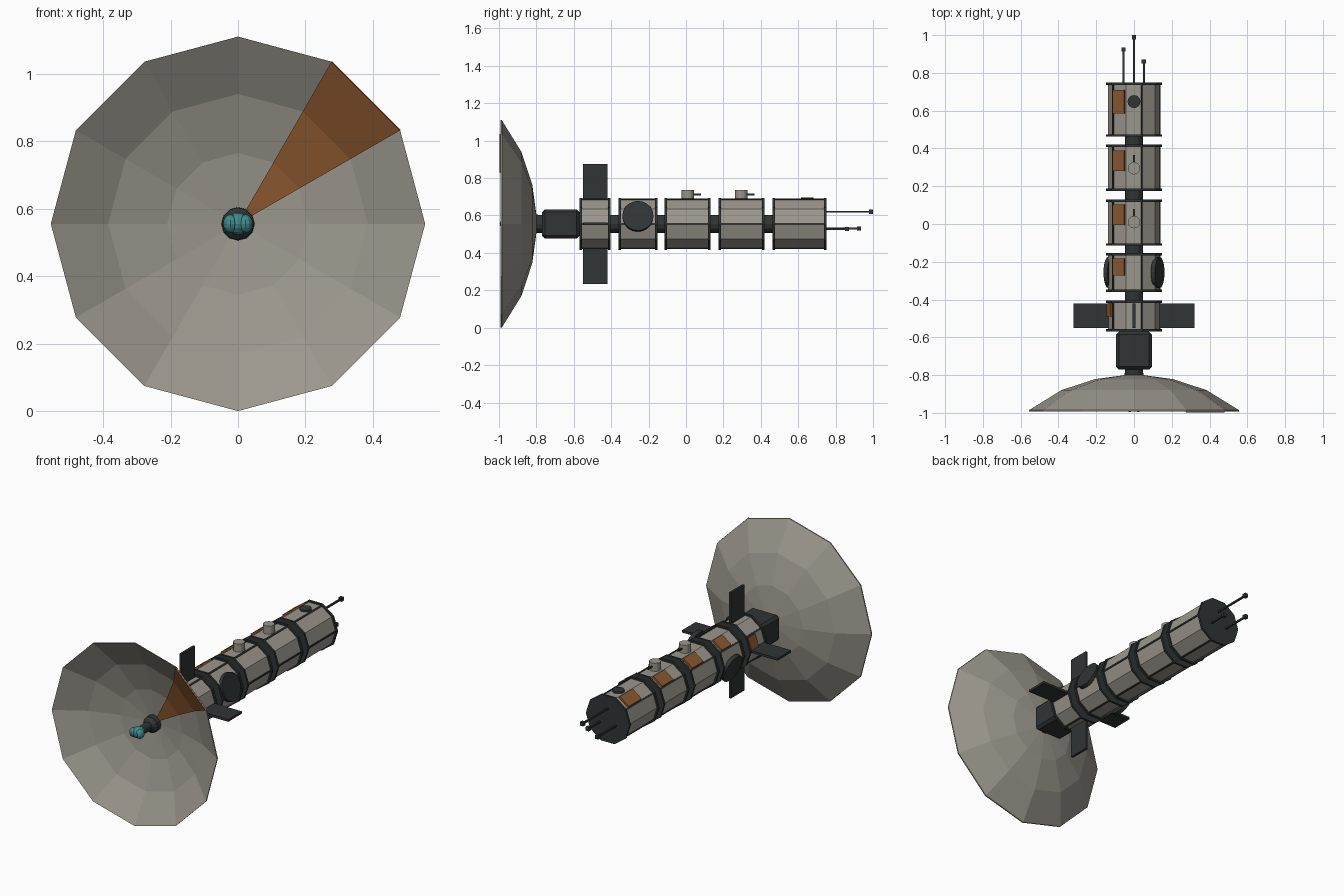
import bpy, bmesh
from math import cos, sin, pi, radians
from mathutils import Matrix

if "Cube" in bpy.data.objects:
    bpy.data.objects.remove(bpy.data.objects["Cube"])

Z = 0.555   # height of the long axis


def material(name, rgb):
    m = bpy.data.materials.new(name)
    m.diffuse_color = (*rgb, 1)
    m.use_nodes = True
    m.node_tree.nodes["Principled BSDF"].inputs["Base Color"].default_value = m.diffuse_color
    return m


HULL = material("hull", (0.33, 0.31, 0.27))
DARK = material("dark", (0.03, 0.035, 0.035))
ORANGE = material("orange", (0.27, 0.10, 0.03))
TEAL = material("teal", (0.05, 0.25, 0.26))


def finish(name, bm, mat):
    bmesh.ops.recalc_face_normals(bm, faces=bm.faces)
    me = bpy.data.meshes.new(name)
    bm.to_mesh(me)
    bm.free()
    me.materials.append(mat)
    ob = bpy.data.objects.new(name, me)
    bpy.context.collection.objects.link(ob)
    return ob


def lathe(name, profile, sides, mat):
    """Spin (radius, y) points around the long axis and cap both ends."""
    bm = bmesh.new()
    rings = [[bm.verts.new((r * cos(2 * pi * i / sides), y, Z + r * sin(2 * pi * i / sides)))
              for i in range(sides)] for r, y in profile]
    for a, b in zip(rings, rings[1:]):
        for i in range(sides):
            j = (i + 1) % sides
            bm.faces.new((a[i], a[j], b[j], b[i]))
    bm.faces.new(rings[0])
    bm.faces.new(rings[-1])
    return finish(name, bm, mat)


def radial(angle, r, y):
    """Frame on the hull: local x points outward, local y runs along the axis."""
    return (Matrix.Translation((0, y, Z)) @ Matrix.Rotation(-radians(angle), 4, 'Y')
            @ Matrix.Translation((r, 0, 0)))


def box(name, size, frame, mat, bevel=0):
    bm = bmesh.new()
    bmesh.ops.create_cube(bm, size=1, matrix=Matrix.Diagonal((*size, 1)))
    if bevel:
        bmesh.ops.bevel(bm, geom=bm.edges[:], offset=bevel, segments=1, affect='EDGES')
    bm.transform(frame)
    return finish(name, bm, mat)


def disc(name, radius, depth, frame, mat, sides=16):
    bm = bmesh.new()
    bmesh.ops.create_cone(bm, cap_ends=True, segments=sides, radius1=radius, radius2=radius,
                          depth=depth, matrix=frame @ Matrix.Rotation(pi / 2, 4, 'Y'))
    return finish(name, bm, mat)


def ball(name, loc, size, mat):
    bm = bmesh.new()
    bmesh.ops.create_uvsphere(bm, u_segments=12, v_segments=8, radius=1,
                              matrix=Matrix.Translation(loc) @ Matrix.Diagonal((*size, 1)))
    return finish(name, bm, mat)


# Dish: thin faceted shell
back = [(0.05, -0.80), (0.21, -0.822), (0.385, -0.88), (0.555, -0.985)]
front = [(r, y - 0.007) for r, y in back]
lathe("dish", back + front[::-1], 12, HULL)

# Orange dish sector, just in front of the shell
bm = bmesh.new()
rows = [[bm.verts.new((r * cos(a), y - 0.004, Z + r * sin(a))) for a in (pi / 6, pi / 3)]
        for r, y in front]
for p, q in zip(rows, rows[1:]):
    bm.faces.new((p[0], p[1], q[1], q[0]))
sector = finish("dish_orange_sector", bm, ORANGE)
sol = sector.modifiers.new("thickness", 'SOLIDIFY')
sol.thickness, sol.offset = 0.005, 0

# Feed in the dish centre
lathe("feed_base", [(0.05, -0.79), (0.048, -0.84), (0.026, -0.86), (0.026, -0.94)], 12, DARK)
ball("feed_head", (0, -0.955, Z), (0.034, 0.038, 0.034), TEAL)
for s, side in ((-1, "left"), (1, "right")):
    ball("feed_lobe_" + side, (s * 0.022, -0.968, Z), (0.022, 0.028, 0.028), TEAL)

# Central spine and neck box
lathe("spine", [(0.048, -0.80), (0.048, 0.50)], 12, DARK)
box("neck_box", (0.19, 0.2, 0.156), Matrix.Translation((0, -0.67, Z)), DARK, 0.015)

# Hull modules: ten-sided drums with dark end rings, strips and an orange panel
R = 0.1375
modules = [(-0.57, -0.404, 162, 0.07), (-0.36, -0.153, 126, 0.09), (-0.115, 0.13, 126, 0.108),
           (0.174, 0.42, 126, 0.108), (0.462, 0.75, 126, 0.125)]
panel_y = [-0.455, -0.228, 0.048, 0.335, 0.648]
for n, (y0, y1, face, length) in enumerate(modules, 1):
    mid = (y0 + y1) / 2
    lathe(f"module_{n}", [(R, y0 + 0.006), (R, y1 - 0.006)], 10, HULL)
    for end, a, b in (("front", y0, y0 + 0.013), ("rear", y1 - 0.013, y1)):
        lathe(f"module_{n}_{end}_ring", [(0.147, a), (0.147, b)], 10, DARK)
    for k in range(5):
        box(f"module_{n}_strip_{k + 1}", (0.008, y1 - y0 - 0.01, 0.01),
            radial(72 * k, R - 0.001, mid), DARK)
    box(f"module_{n}_panel", (0.016, length, 0.075),
        radial(face, R * cos(pi / 10) + 0.003, panel_y[n - 1]), ORANGE)

# Four fins around the first module
for k, where in enumerate(("right", "top", "left", "bottom")):
    box("fin_" + where, (0.22, 0.13, 0.014), radial(90 * k, 0.21, -0.485), DARK)

# Round hatches on the second module
for a, side in ((18, "right"), (198, "left")):
    disc("hatch_" + side, 0.083, 0.022, radial(a, 0.132, -0.257), DARK, 20)

# Roof turrets with short nozzles, and a dark roof port
for n, y in ((1, 0.01), (2, 0.295)):
    disc(f"turret_{n}", 0.033, 0.06, radial(90, 0.15, y), HULL, 12)
    box(f"turret_{n}_nozzle", (0.009, 0.05, 0.009), radial(90, 0.157, y + 0.045), DARK)
disc("roof_port", 0.034, 0.016, radial(90, 0.133, 0.648), DARK)

# Rear antennas with block tips
for n, (x, z, tip) in enumerate(((0, 0.62, 1.0), (-0.055, 0.53, 0.935), (0.052, 0.527, 0.872)), 1):
    box(f"antenna_{n}", (0.01, tip - 0.74, 0.01),
        Matrix.Translation((x, (tip + 0.74) / 2 - 0.005, z)), DARK)
    box(f"antenna_{n}_tip", (0.022, 0.022, 0.022), Matrix.Translation((x, tip - 0.011, z)), DARK)
